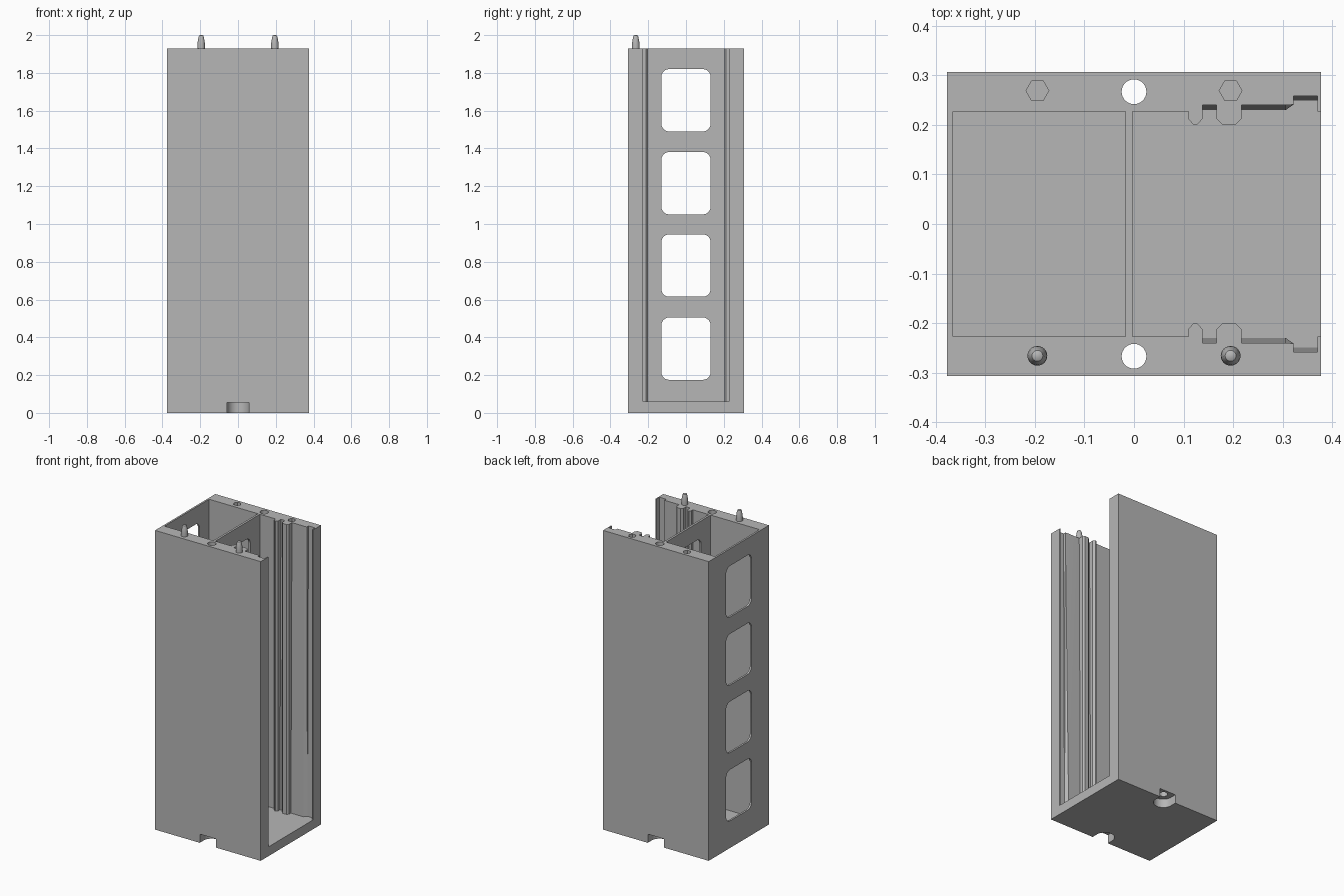
import bpy
import bmesh
import math

cube = bpy.data.objects.get("Cube")
if cube:
    bpy.data.objects.remove(cube, do_unlink=True)

W, D, H = 0.377, 0.307, 1.93      # half width, half depth, body height
FLOOR, INNER = 0.06, 0.227        # floor thickness, half depth of the cavity
BORE_Y, PIN_X = 0.267, 0.195

grey = bpy.data.materials.new("plain grey")
grey.use_nodes = True
grey.diffuse_color = (0.47, 0.47, 0.47, 1)
grey.node_tree.nodes["Principled BSDF"].inputs["Base Color"].default_value = grey.diffuse_color


def loft(name, rings):
    """Solid through matching rings of points, capped at both ends."""
    bm = bmesh.new()
    loops = [[bm.verts.new(p) for p in ring] for ring in rings]
    n = len(rings[0])
    for a, b in zip(loops, loops[1:]):
        for i in range(n):
            j = (i + 1) % n
            bm.faces.new((a[i], a[j], b[j], b[i]))
    bm.faces.new(loops[0][::-1])
    bm.faces.new(loops[-1])
    bmesh.ops.recalc_face_normals(bm, faces=bm.faces)
    mesh = bpy.data.meshes.new(name)
    bm.to_mesh(mesh)
    bm.free()
    mesh.materials.append(grey)
    obj = bpy.data.objects.new(name, mesh)
    bpy.context.collection.objects.link(obj)
    return obj


def box(name, x0, x1, y0, y1, z0, z1):
    return loft(name, [[(x0, y0, z), (x1, y0, z), (x1, y1, z), (x0, y1, z)] for z in (z0, z1)])


def lathe(name, x, y, profile, sides=32):
    steps = [2 * math.pi * i / sides for i in range(sides)]
    return loft(name, [[(x + r * math.cos(a), y + r * math.sin(a), z) for a in steps]
                       for r, z in profile])


def activate(obj):
    bpy.ops.object.select_all(action="DESELECT")
    obj.select_set(True)
    bpy.context.view_layer.objects.active = obj


def cut(target, cutter):
    cutter.hide_render = True
    activate(target)
    mod = target.modifiers.new("cut", "BOOLEAN")
    mod.operation, mod.solver, mod.object = "DIFFERENCE", "EXACT", cutter
    bpy.ops.object.modifier_apply(modifier=mod.name)
    bpy.data.objects.remove(cutter, do_unlink=True)


# Housing block and its closed compartment
body = box("housing", -W, W, -D, D, 0, H)
cut(body, box("left_compartment", -0.365, -0.017, -INNER, INNER, FLOOR, H + 0.1))

# Open compartment: guide rails and grooves, the grooves slightly wider at the top
rails = [  # x, y at the floor, y at the top
    (-0.003, INNER, INNER), (0.11, INNER, INNER), (0.11, 0.212, 0.212),
    (0.12, 0.2, 0.2), (0.127, 0.2, 0.2), (0.138, 0.212, 0.212),
    (0.138, 0.23, 0.24), (0.167, 0.23, 0.24), (0.167, 0.212, 0.212),
    (0.179, 0.2, 0.2), (0.205, 0.2, 0.2), (0.217, 0.212, 0.212),
    (0.217, 0.23, 0.24), (0.306, 0.23, 0.24), (0.322, 0.248, 0.241),
    (0.3221, 0.249, 0.258), (0.37, 0.249, 0.258), (0.3701, INNER, INNER),
    (0.45, INNER, INNER)]
rings = []
for k, z in ((1, FLOOR), (2, H + 0.01)):
    rings.append([(p[0], p[k], z) for p in rails] + [(p[0], -p[k], z) for p in reversed(rails)])
cut(body, loft("right_compartment", rings))

# Rounded windows through the outer wall and the divider
for zc in (0.34, 0.78, 1.216, 1.655):
    hy, hz, r = 0.13, 0.165, 0.04
    outline = []
    for q, (sy, sz) in enumerate(((1, 1), (-1, 1), (-1, -1), (1, -1))):
        for i in range(7):
            a = math.pi / 2 * (q + i / 6)
            outline.append((sy * (hy - r) + r * math.cos(a), zc + sz * (hz - r) + r * math.sin(a)))
    cut(body, loft("window", [[(x, y, z) for y, z in outline] for x in (-0.5, 0.05)]))

# Long bores with nut pockets that open to the outside at the bottom
for s in (-1, 1):
    y = s * BORE_Y
    cut(body, lathe("bore", 0, y, [(0.025, -0.1), (0.025, H + 0.1)]))
    a = [math.pi * i / 20 for i in range(21)]
    slot = [(0.058 * math.cos(t), y - s * 0.058 * math.sin(t)) for t in a]
    slot += [(-0.058, s * 0.4), (0.058, s * 0.4)]
    cut(body, loft("pocket", [[(px, py, z) for px, py in slot] for z in (-0.05, 0.056)]))

# Hexagonal sockets on the back rim, locating pins on the front rim
for s, side in ((-1, "right"), (1, "left")):
    cut(body, lathe("socket", s * PIN_X, 0.269, [(0.023, H - 0.08), (0.023, H + 0.05)], 6))
    pin = lathe(side + "_pin", s * PIN_X, -0.266,
                [(0.02, H - 0.01), (0.02, 1.95), (0.0185, 1.965), (0.014, 1.99),
                 (0.011, 1.997), (0.005, 2.0)], 24)
    activate(pin)
    bpy.ops.object.shade_smooth_by_angle(angle=math.radians(40))

activate(body)
bpy.ops.object.shade_smooth_by_angle(angle=math.radians(25))
